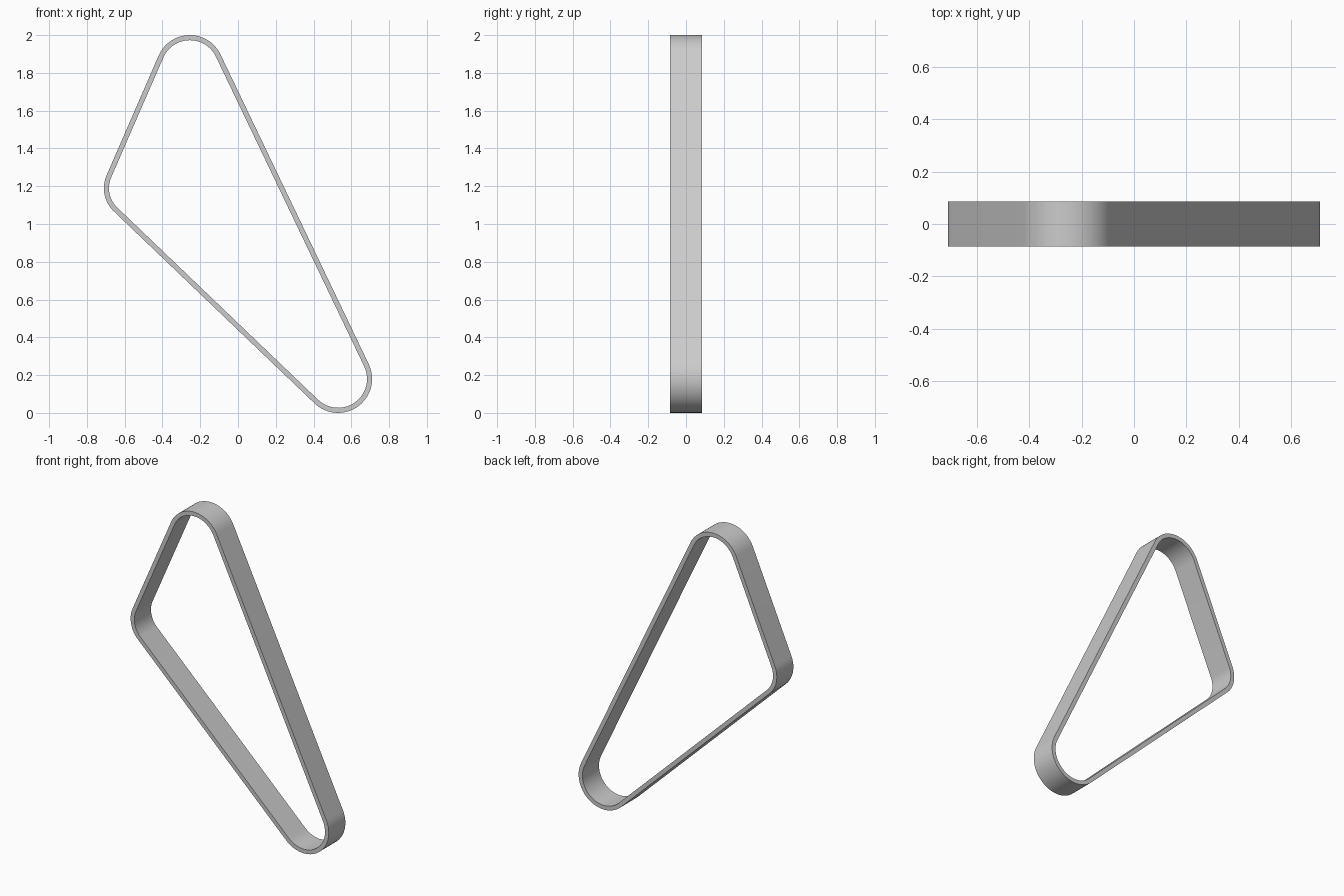
import bpy, bmesh, math
from mathutils import Vector

if "Cube" in bpy.data.objects:
    bpy.data.objects.remove(bpy.data.objects["Cube"])

# Corner arcs in clockwise order: centre x, centre z, outer radius
CORNERS = [(-0.255, 1.82, 0.18), (0.53, 0.18, 0.18), (-0.54, 1.19, 0.17)]
THICKNESS = 0.027
HALF_WIDTH = 0.085
STEPS = 24

grey = bpy.data.materials.new("belt_grey")
grey.use_nodes = True
colour = (0.6, 0.6, 0.6, 1)
grey.diffuse_color = colour
grey.node_tree.nodes["Principled BSDF"].inputs["Base Color"].default_value = colour


def tangent_angle(a, b):
    """Direction of the outward normal of the tangent running from a to b."""
    dx, dz = b[0] - a[0], b[1] - a[1]
    return math.atan2(dz, dx) + math.acos((a[2] - b[2]) / math.hypot(dx, dz))


def loop_points():
    """Outer and inner outline points, arc by arc; tangents join the arcs."""
    count = len(CORNERS)
    for i, (x, z, r) in enumerate(CORNERS):
        start = tangent_angle(CORNERS[i - 1], CORNERS[i])
        end = tangent_angle(CORNERS[i], CORNERS[(i + 1) % count])
        sweep = (start - end) % math.tau
        for s in range(STEPS + 1):
            a = start - sweep * s / STEPS
            d = Vector((math.cos(a), 0, math.sin(a)))
            c = Vector((x, 0, z))
            yield c + d * r, c + d * (r - THICKNESS)


# Belt: a rectangular section carried round the outline
bm = bmesh.new()
front, back = Vector((0, -HALF_WIDTH, 0)), Vector((0, HALF_WIDTH, 0))
rings = [[bm.verts.new(p) for p in (o + front, o + back, i + back, i + front)]
         for o, i in loop_points()]
for k, ring in enumerate(rings):
    before = rings[k - 1]
    for j in range(4):
        n = (j + 1) % 4
        bm.faces.new((before[j], before[n], ring[n], ring[j]))
bmesh.ops.recalc_face_normals(bm, faces=bm.faces)

mesh = bpy.data.meshes.new("belt")
bm.to_mesh(mesh)
bm.free()
mesh.materials.append(grey)
belt = bpy.data.objects.new("belt", mesh)
bpy.context.collection.objects.link(belt)
bpy.context.view_layer.objects.active = belt
belt.select_set(True)
bpy.ops.object.shade_smooth_by_angle(angle=math.radians(30))
